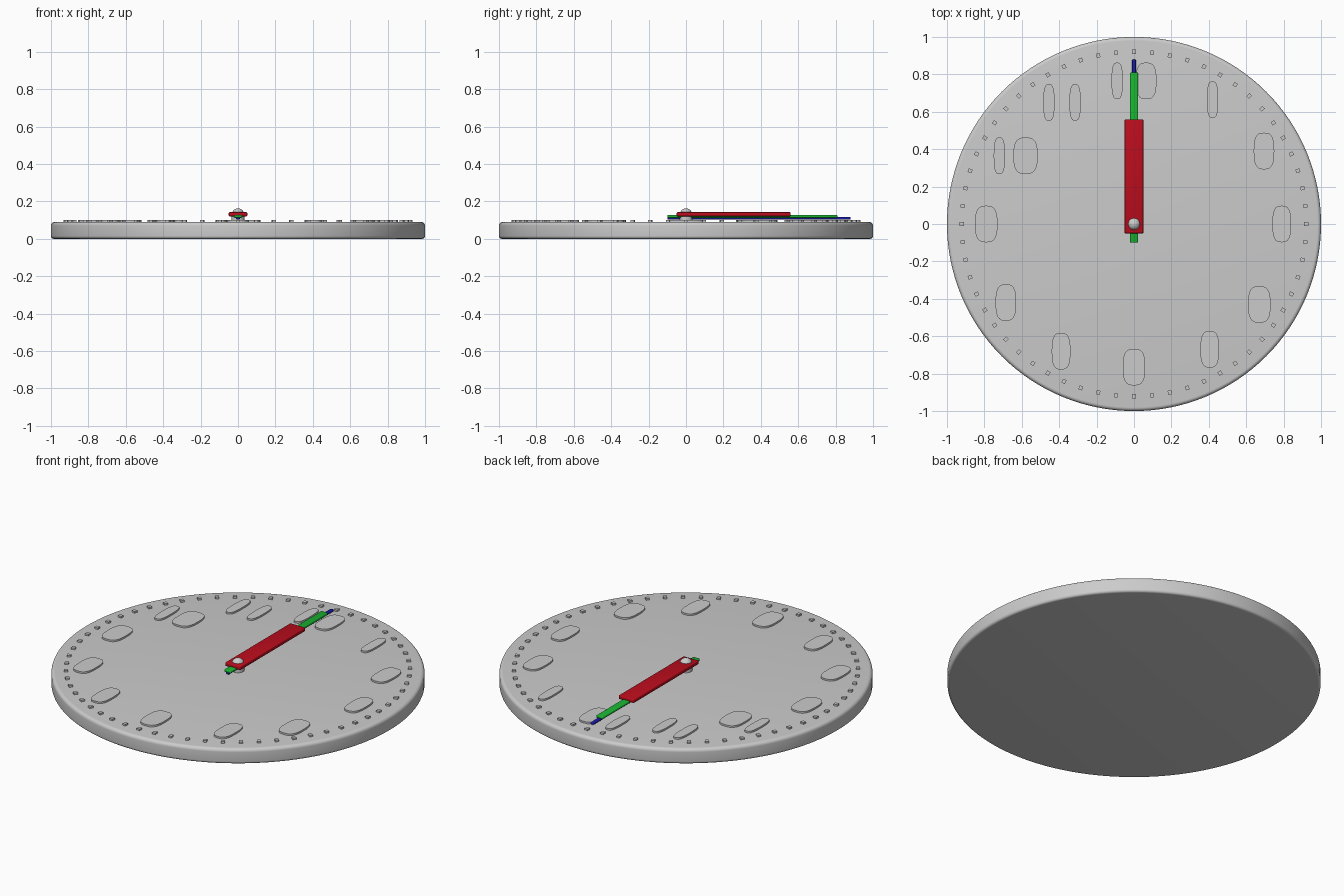
import bpy, bmesh, math

if "Cube" in bpy.data.objects:
    bpy.data.objects.remove(bpy.data.objects["Cube"])


def finish(name, bm, color=None, smooth=True):
    bmesh.ops.recalc_face_normals(bm, faces=bm.faces)
    me = bpy.data.meshes.new(name)
    bm.to_mesh(me)
    bm.free()
    ob = bpy.data.objects.new(name, me)
    bpy.context.collection.objects.link(ob)
    if color:
        mat = bpy.data.materials.new(name + "_paint")
        mat.diffuse_color = color
        mat.use_nodes = True
        mat.node_tree.nodes["Principled BSDF"].inputs["Base Color"].default_value = mat.diffuse_color
        me.materials.append(mat)
    if smooth:
        bpy.ops.object.select_all(action='DESELECT')
        ob.select_set(True)
        bpy.context.view_layer.objects.active = ob
        bpy.ops.object.shade_smooth_by_angle(angle=math.radians(35))
    return ob


def lathe(name, profile, n):
    bm = bmesh.new()
    vs = [bm.verts.new((r, 0, z)) for r, z in profile]
    es = [bm.edges.new(p) for p in zip(vs, vs[1:])]
    bmesh.ops.spin(bm, geom=vs + es, cent=(0, 0, 0), axis=(0, 0, 1),
                   angle=2 * math.pi, steps=n)
    bmesh.ops.remove_doubles(bm, verts=bm.verts, dist=1e-5)
    return finish(name, bm)


def slab(bm, outline, z0, z1):
    f = bm.faces.new([bm.verts.new((x, y, z0)) for x, y in outline])
    g = bmesh.ops.extrude_face_region(bm, geom=[f], use_keep_orig=True)
    for v in g["geom"]:
        if isinstance(v, bmesh.types.BMVert):
            v.co.z = z1


def arc(cx, cz, r, a0, a1, n=6):
    return [(cx + r * math.cos(math.radians(a0 + (a1 - a0) * i / n)),
             cz + r * math.sin(math.radians(a0 + (a1 - a0) * i / n)))
            for i in range(n + 1)]


# Round dial with softened rim
lathe("dial", [(0, 0)] + arc(0.985, 0.015, 0.015, -90, 0)
      + arc(0.98, 0.07, 0.02, 0, 90) + [(0, 0.09)], 128)

# Sixty minute studs around the edge
bm = bmesh.new()
for i in range(60):
    a = math.radians(6 * i)
    c, s = math.cos(a), math.sin(a)
    slab(bm, [(u * c - v * s, u * s + v * c) for u, v in
              [(0.91, -0.01), (0.932, -0.01), (0.932, 0.01), (0.91, 0.01)]],
         0.085, 0.1)
finish("minute_studs", bm, smooth=False)

# Plain raised hour markers: x, y, width (pairs at ten, eleven, twelve)
MARKS = [(-0.09, 0.765, 0.06), (0.065, 0.765, 0.11), (0.42, 0.665, 0.06),
         (0.695, 0.39, 0.11), (0.79, 0, 0.1), (0.67, -0.43, 0.12),
         (0.405, -0.67, 0.1), (0, -0.765, 0.12), (-0.39, -0.68, 0.1),
         (-0.685, -0.42, 0.11), (-0.79, 0, 0.12), (-0.72, 0.365, 0.06),
         (-0.58, 0.365, 0.13), (-0.455, 0.65, 0.06), (-0.315, 0.65, 0.06)]
bm = bmesh.new()
for x, y, w in MARKS:
    pts = []
    for k in range(32):
        c, s = math.cos(k * math.pi / 16), math.sin(k * math.pi / 16)
        pts.append((x + w / 2 * math.copysign(abs(c) ** 0.7, c),
                    y + 0.098 * math.copysign(abs(s) ** 0.7, s)))
    slab(bm, pts, 0.085, 0.1)
finish("hour_markers", bm)


# Hands stacked on the axle
def hand(name, w, y0, y1, z0, z1, color):
    bm = bmesh.new()
    slab(bm, [(-w, y0), (w, y0), (w, y1), (-w, y1)], z0, z1)
    bmesh.ops.bevel(bm, geom=list(bm.edges), offset=0.005, segments=3,
                    profile=0.5, affect='EDGES')
    finish(name, bm, color)


hand("second_hand", 0.01, -0.1, 0.88, 0.102, 0.117, (0.01, 0.01, 0.4, 1))
hand("minute_hand", 0.022, -0.1, 0.81, 0.112, 0.127, (0.01, 0.45, 0.03, 1))
hand("hour_hand", 0.05, -0.05, 0.56, 0.12, 0.142, (0.5, 0.004, 0.012, 1))

# Axle with domed cap
lathe("axle", [(0, 0.085), (0.034, 0.085)]
      + arc(0, 0.128, 0.034, 0, 90, 10), 32)
